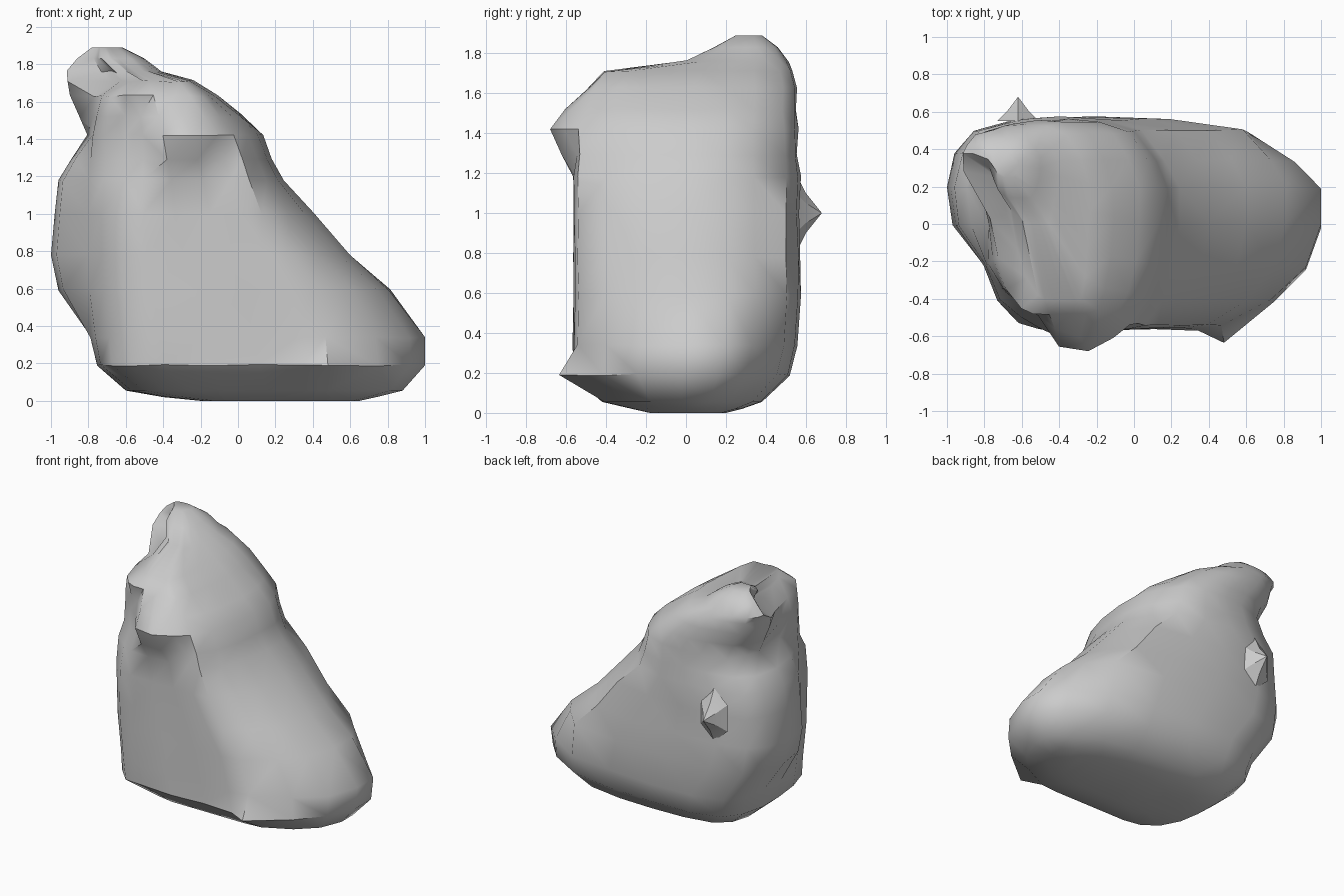
import bpy
import bmesh
import math
import random
from mathutils import Vector

random.seed(4)

default_cube = bpy.data.objects.get("Cube")
if default_cube:
    bpy.data.objects.remove(default_cube, do_unlink=True)

# One plain stone colour
stone = bpy.data.materials.new("stone_grey")
stone.use_nodes = True
stone_colour = (0.6, 0.6, 0.6, 1)
stone.diffuse_color = stone_colour
stone.node_tree.nodes["Principled BSDF"].inputs["Base Color"].default_value = stone_colour


def lerp(a, b, t):
    return a + (b - a) * t


def finish(bm, name, angle):
    """Turn a bmesh into a shaded stone object."""
    bmesh.ops.recalc_face_normals(bm, faces=bm.faces)
    mesh = bpy.data.meshes.new(name)
    bm.to_mesh(mesh)
    bm.free()
    mesh.materials.append(stone)
    obj = bpy.data.objects.new(name, mesh)
    bpy.context.collection.objects.link(obj)
    bpy.ops.object.select_all(action="DESELECT")
    obj.select_set(True)
    bpy.context.view_layer.objects.active = obj
    bpy.ops.object.shade_smooth_by_angle(angle=math.radians(angle))
    return obj


def section(z, left, left_front, front_right, right, front, back):
    """Outline of the boulder at one height, counter-clockwise."""
    scale = min(1, (right - left) / 1.1)
    high = z > 1.4
    front_left = left_front + 0.18 * scale
    back_left = left + 0.36 * scale
    if z < 0.5:
        back_right = lerp(left, right, 0.78)
    else:
        back_right = lerp(left, right, 0.87 if z < 1.1 else 0.83)
    # Each pair is x, then the share of the depth from front to back
    outline = [
        (left, 0.74 if high else 0.67),
        (lerp(left, left_front, 0.8 if high else 0.15), 0.49),
        (left_front, 0.3),
        (left_front + 0.07 * scale, 0.13),
        (front_left, 0.03),
    ]
    for share in (0.15, 0.37, 0.63, 0.85):
        outline.append((lerp(front_left, front_right, share), 0))
    outline += [
        (front_right, 0.015),
        (lerp(front_right, right, 0.5), 0.14),
        (lerp(front_right, right, 0.84), 0.3),
        (right, 0.5),
        (right, 0.67),
        (lerp(right, back_right, 0.35), 0.8),
        (back_right, 0.94),
        (lerp(back_right, back_left, 0.33), 0.99),
        (lerp(back_right, back_left, 0.67), 1),
        (back_left, 0.99),
        (left + 0.14 * scale, 0.94),
        (left + 0.04 * scale, 0.83),
    ]
    return [Vector((x, lerp(front, back, depth), z)) for x, depth in outline]


# Height, left, left front crease, right front corner, right, front, back
levels = [
    (0.0, -0.2, -0.18, 0.4, 0.65, -0.18, 0.2),
    (0.02, -0.4, -0.36, 0.43, 0.74, -0.27, 0.28),
    (0.055, -0.6, -0.57, 0.48, 0.88, -0.42, 0.38),
    (0.19, -0.75, -0.74, 0.5, 1.0, -0.565, 0.52),
    (0.34, -0.79, -0.76, 0.47, 1.0, -0.565, 0.56),
    (0.59, -0.96, -0.79, 0.4, 0.81, -0.56, 0.57),
    (0.78, -1.0, -0.8, 0.26, 0.6, -0.56, 0.57),
    (1.0, -0.98, -0.8, 0.13, 0.4, -0.56, 0.57),
    (1.18, -0.96, -0.79, 0.06, 0.24, -0.56, 0.57),
    (1.29, -0.89, -0.79, 0.02, 0.18, -0.55, 0.56),
    (1.42, -0.81, -0.78, -0.02, 0.13, -0.56, 0.56),
    (1.52, -0.84, -0.76, -0.1, 0.03, -0.51, 0.55),
    (1.63, -0.9, -0.73, -0.19, -0.11, -0.48, 0.55),
    (1.71, -0.91, -0.62, -0.28, -0.24, -0.41, 0.53),
    (1.76, -0.91, -0.68, -0.46, -0.41, 0.0, 0.51),
    (1.83, -0.86, -0.75, -0.55, -0.5, 0.14, 0.46),
    (1.89, -0.78, -0.74, -0.64, -0.62, 0.25, 0.38),
]

# Main boulder: sections joined ring to ring, with closed ends
bm = bmesh.new()
rings = [[bm.verts.new(p) for p in section(*level)] for level in levels]
for lower, upper in zip(rings, rings[1:]):
    count = len(lower)
    for i in range(count):
        j = (i + 1) % count
        bm.faces.new((lower[i], lower[j], upper[j], upper[i]))
bm.faces.new(rings[0][::-1])
bm.faces.new(rings[-1])


def tug(centre, offset, radius):
    """Pull the surface around a point, fading with distance."""
    for v in bm.verts:
        distance = (v.co - Vector(centre)).length
        if distance < radius:
            fade = 1 - (distance / radius) ** 2
            v.co += Vector(offset) * fade


# Overhanging brow, hollow beside it, and foot corner
tug((-0.29, -0.56, 1.42), (0, -0.125, 0), 0.23)
tug((-0.63, -0.5, 1.38), (0.03, 0.1, 0), 0.24)
tug((0.48, -0.565, 0.18), (-0.02, -0.09, 0), 0.14)

# Slight unevenness away from the outer limits
for v in bm.verts:
    if 0.1 < v.co.z < 1.8 and abs(v.co.x) < 0.95 and abs(v.co.y) < 0.6:
        v.co += Vector([random.uniform(-0.006, 0.006) for axis in range(3)])
bmesh.ops.triangulate(bm, faces=bm.faces)
finish(bm, "boulder", 45)

# Small pointed spur on the back, flaring into the surface
bm = bmesh.new()
loops = []
for y, width, height in ((0.55, 0.13, 0.2), (0.6, 0.07, 0.1)):
    loop = []
    for i in range(6):
        turn = math.tau * i / 6 + math.pi / 6
        loop.append(bm.verts.new((-0.62 + width * math.cos(turn), y, 1 + height * math.sin(turn))))
    loops.append(loop)
point = bm.verts.new((-0.62, 0.68, 1.0))
for i in range(6):
    j = (i + 1) % 6
    bm.faces.new((loops[0][i], loops[0][j], loops[1][j], loops[1][i]))
    bm.faces.new((loops[1][i], loops[1][j], point))
bm.faces.new(loops[0])
finish(bm, "back_spur", 30)
